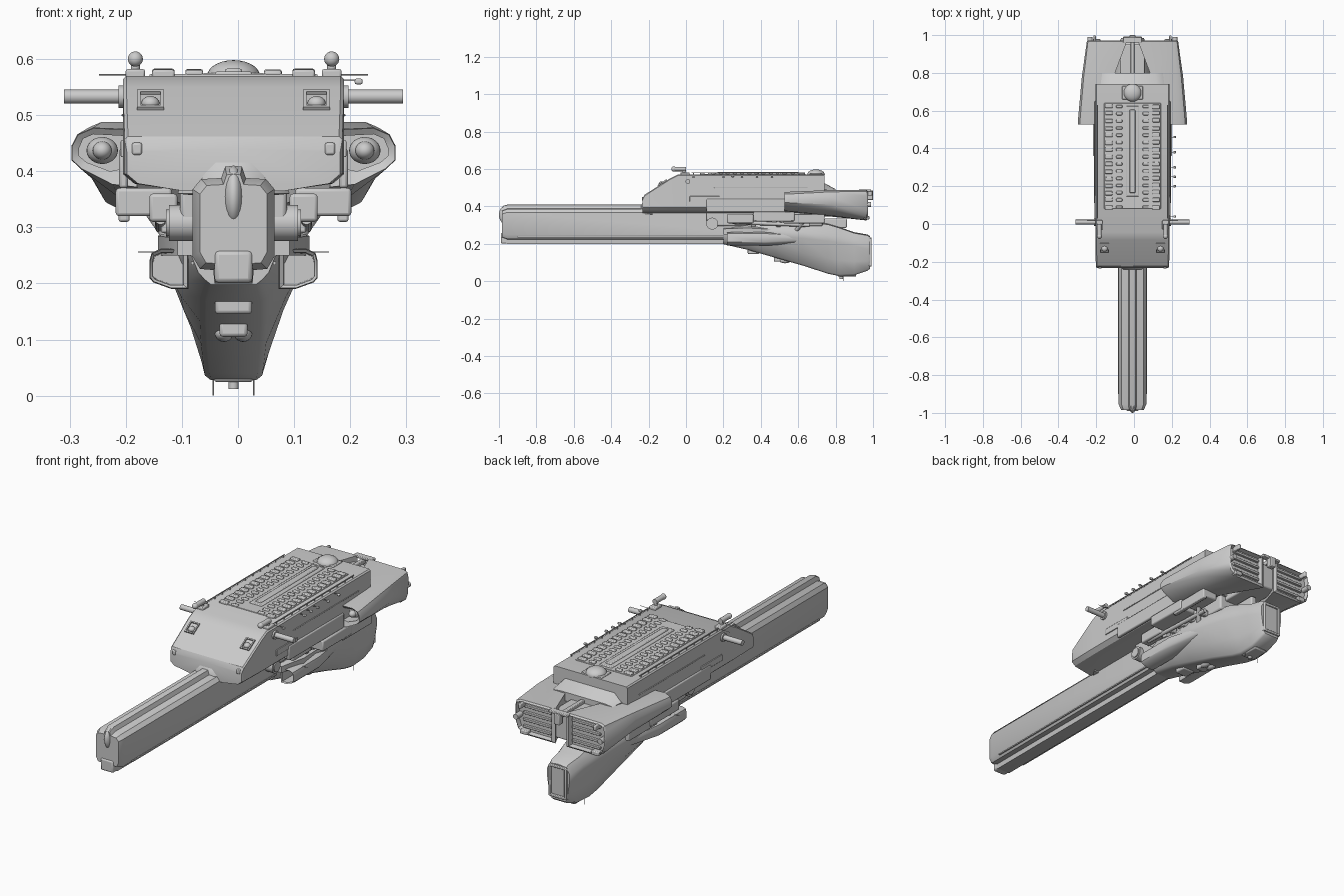
import bpy, bmesh, math, random
from mathutils import Vector, Matrix

random.seed(4)
CX = -0.008  # the hull's symmetry plane


def finish(name, bm, angle=30, bevel=0):
    bmesh.ops.recalc_face_normals(bm, faces=bm.faces)
    me = bpy.data.meshes.new(name)
    bm.to_mesh(me)
    bm.free()
    me.shade_smooth()
    me.set_sharp_from_angle(angle=math.radians(angle))
    ob = bpy.data.objects.new(name, me)
    bpy.context.collection.objects.link(ob)
    if bevel:
        m = ob.modifiers.new("bevel", "BEVEL")
        m.width, m.segments, m.limit_method = bevel, 2, "ANGLE"
    return ob


def loft(name, rings, angle=30, bevel=0):
    bm = bmesh.new()
    vs = [[bm.verts.new(p) for p in r] for r in rings]
    n = len(vs[0])
    for a, b in zip(vs, vs[1:]):
        for i in range(n):
            bm.faces.new((a[i], a[(i + 1) % n], b[(i + 1) % n], b[i]))
    bm.faces.new(vs[0])
    bm.faces.new(vs[-1])
    return finish(name, bm, angle, bevel)


def sym(y, half):
    """Closed ring from a half section listed top centre to bottom centre."""
    right = [(CX + x, y, z) for x, z in half]
    left = [(CX - x, y, z) for x, z in reversed(half[1:-1])]
    return right + left


def ring(y, pts, s, scale=1.0):
    """Closed one-sided ring, mirrored by s and scaled about its centre."""
    cx = sum(p[0] for p in pts) / len(pts)
    cz = sum(p[1] for p in pts) / len(pts)
    return [(CX + s * (cx + (x - cx) * scale), y, cz + (z - cz) * scale) for x, z in pts]


def boxes(name, items, bevel=0, tilt=0):
    """items: (x, y, z, sx, sy, sz) with x measured from the symmetry plane."""
    bm = bmesh.new()
    for x, y, z, sx, sy, sz in items:
        m = (Matrix.Translation((CX + x, y, z)) @ Matrix.Rotation(math.radians(tilt), 4, "X")
             @ Matrix.Diagonal((sx, sy, sz, 1)))
        bmesh.ops.create_cube(bm, size=1, matrix=m)
    return finish(name, bm, 30, bevel)


def pair(x, *rest):
    return [(x, *rest), (-x, *rest)]


def ball(name, x, y, z, sx, sy, sz):
    bm = bmesh.new()
    bmesh.ops.create_uvsphere(bm, u_segments=24, v_segments=14, radius=1,
                              matrix=Matrix.Translation((CX + x, y, z)) @ Matrix.Diagonal((sx, sy, sz, 1)))
    return finish(name, bm, 60)


def rod(name, a, b, r, seg=16):
    a, b = Vector(a), Vector(b)
    d = b - a
    bm = bmesh.new()
    m = Matrix.Translation((a + b) / 2 + Vector((CX, 0, 0))) @ d.to_track_quat("Z", "Y").to_matrix().to_4x4()
    bmesh.ops.create_cone(bm, cap_ends=True, segments=seg, radius1=r, radius2=r, depth=d.length, matrix=m)
    return finish(name, bm, 40)


# Long forward beam with ridge, shoulders and keel
beam = [(0, .41), (.015, .408), (.022, .388), (.058, .386), (.073, .368), (.073, .248),
        (.06, .226), (.036, .224), (.034, .2), (0, .2)]
nose = [(x * .82, .305 + (z - .305) * .86) for x, z in beam]
loft("forward_beam", [sym(-.985, nose), sym(-.955, beam), sym(.45, beam)])
ball("nose_blister", 0, -.955, .355, .02, .045, .054)
boxes("nose_chin", [(0, -.95, .23, .068, .08, .058)], .008)
boxes("nose_vents", [(sx * (.042 + .014 * i), -.968, .315 + .016 * j, .007, .02, .01)
                     for sx in (-1, 1) for i in (0, 1) for j in (0, 1)])
boxes("beam_side_rails", pair(.073, -.35, .236, .006, 1.1, .006))

# Upper main hull with sloping bow
def hull(y, top, w=.197):
    return sym(y, [(0, top), (w - .006, top), (w, top - .006), (w, .395), (w - .02, .378), (.09, .365), (0, .365)])
loft("main_hull", [hull(-.232, .44, .19), hull(-.222, .462, .194), hull(-.085, .55), hull(-.045, .57), hull(.74, .57)])
loft("beam_fairing", [sym(-.24, [(0, .41), (.03, .41), (.05, .39), (.06, .36), (0, .35)]),
                      sym(-.18, [(0, .455), (.04, .455), (.085, .4), (.1, .36), (0, .35)])], 60)
boxes("side_skirts", pair(.196, .32, .405, .016, .42, .07), .005)
boxes("side_panels", pair(.197, .4, .5, .006, .5, .004) + pair(.197, .1, .44, .008, .16, .03), .002)

# Bow hatches and lamps
for sx in (-1, 1):
    for dx, dy, w, l in ((0, .026, .048, .006), (0, -.026, .048, .006), (.021, 0, .006, .052), (-.021, 0, .006, .052)):
        boxes("bow_hatch_frame", [(sx * .148 + dx, -.125 + dy * .85, .525 + dy * .54, w, l, .012)], 0, 32)
    ball("bow_hatch_lamp", sx * .148, -.13, .521, .016, .016, .013)
    boxes("bow_lower_lamp", [(sx * .172, -.225, .44, .018, .02, .022)], .004)

# Deck plate, central spine and rows of vents
boxes("deck_plate", [(0, .36, .57, .3, .56, .006)], .002)
boxes("deck_spine", [(0, .385, .572, .066, .48, .012), (0, .385, .575, .03, .44, .016)], .004)
vents = []
for i in range(15):
    y = .09 + i * .038
    for sx in (-1, 1):
        vents.append((sx * .07, y, .573, .032, .017, .012 + random.random() * .006))
        vents.append((sx * .125, y + random.uniform(-.004, .004), .573, .04, .022, .014 + random.random() * .006))
boxes("deck_vents", vents, .004)
boxes("deck_edge_rails", pair(.185, .33, .58, .004, .6, .004) + [p for i in range(11) for p in pair(.185, .04 + .058 * i, .574, .004, .004, .012)])
ball("sensor_dome", 0, .695, .57, .047, .047, .028)
boxes("dome_base", [(0, .695, .57, .11, .07, .01)], .003)

# Turrets and side arms near the bow
for sx in (-1, 1):
    x = sx * .175
    rod("turret_post", (x, -.01, .565), (x, -.01, .6), .008)
    rod("turret_body", (x, -.065, .6), (x, 0, .6), .012)
    ball("turret_front", x, -.065, .6, .0135, .014, .0135)
    boxes("turret_base", [(x, -.005, .574, .035, .05, .016)], .004)
    rod("side_arm", (sx * .18, .01, .533), (sx * .302, .01, .533), .0125)
    rod("arm_collar", (sx * .19, .01, .533), (sx * .205, .01, .533), .02)
    rod("side_antenna", (sx * .19, .02, .572), (sx * .24, .02, .572), .0012, 6)
boxes("side_sensors", [(.223, y, .56, .014, .012, .01) for y in (.04, .2, .25, .3, .38, .46)], .003)
boxes("sensor_rail", [(.21, y, .562, .03, .003, .003) for y in (.04, .2, .25, .3, .38, .46)])

# Rear engine nacelles with hollow intakes
nac = [(.17, .475), (.25, .478), (.278, .466), (.289, .445), (.289, .42), (.272, .404), (.215, .375), (.17, .37)]
mid = [(.1, .486), (.235, .488), (.258, .478), (.268, .45), (.266, .41), (.25, .385), (.2, .35), (.1, .345)]
aft = [(.03, .49), (.215, .488), (.236, .48), (.242, .455), (.24, .38), (.228, .345), (.19, .325), (.03, .325)]
hole = [(.195, .463), (.25, .466), (.268, .458), (.275, .442), (.275, .427), (.262, .416), (.22, .4), (.195, .405)]
for s in (-1, 1):
    loft("engine_nacelle", [ring(.62, hole, s), ring(.535, hole, s), ring(.527, nac, s, .97), ring(.545, nac, s),
                            ring(.78, mid, s), ring(.965, aft, s), ring(.972, aft, s, .9), ring(.95, aft, s, .85)], 35)
    ball("intake_cone", s * .234, .575, .437, .028, .03, .024)
    ball("intake_tip", s * .234, .552, .437, .017, .02, .016)
    boxes("rear_grille", [(s * .13, .955, .36 + .033 * i, .15, .014, .012) for i in range(4)], .002)
    boxes("rear_lug", [(s * .2, .975, .47, .014, .045, .025), (s * .19, .965, .34, .04, .03, .02)], .004)
    rod("rear_lamp", (s * .225, .94, .41), (s * .225, .99, .41), .013)
boxes("rear_core", [(0, .82, .405, .13, .26, .12)], .006)
boxes("rear_spine", [(0, .86, .47, .02, .24, .02), (0, .975, .485, .1, .03, .012), (0, .985, .46, .03, .03, .05)], .003)
loft("deck_tail_step", [sym(.73, [(0, .53), (.13, .53), (.17, .49), (.17, .45), (0, .45)]),
                        sym(.8, [(0, .492), (.12, .492), (.16, .487), (.16, .45), (0, .45)])])

# Neck machinery between upper and lower hulls
boxes("neck_core", [(0, .42, .335, .19, .62, .08)], .008)
boxes("neck_side_blocks", pair(.16, .47, .345, .1, .22, .05) + pair(.125, .29, .335, .05, .14, .05)
      + pair(.165, .67, .34, .08, .14, .04), .006)
boxes("neck_lower_plates", pair(.195, .63, .335, .02, .22, .05), .004)
boxes("neck_fittings", [(s * .112, .36 + .045 * i, .305 + .008 * (i % 3), .035, .022, .03)
                        for s in (-1, 1) for i in range(7)], .004)
for s in (-1, 1):
    rod("side_porthole", (s * .06, .14, .308), (s * .115, .14, .308), .032, 24)
    rod("porthole_cap", (s * .1, .14, .308), (s * .12, .14, .308), .024, 24)
    rod("neck_pipe", (s * .13, .25, .315), (s * .13, .66, .3), .01)
    rod("neck_strut", (s * .1, .58, .26), (s * .17, .66, .36), .011)

# Lower hull sweeping down to the stern
def keel(y, top, w, mz, bot, bw):
    return sym(y, [(0, top), (w * .7, top - .005), (w, mz + .025), (w, mz - .01), ((w + bw) / 2, (mz + bot) / 2 - .01),
                   (bw, bot + .008), (bw * .8, bot), (0, bot)])
loft("lower_hull", [keel(.2, .33, .075, .26, .198, .05), keel(.33, .335, .105, .26, .168, .06),
                    keel(.48, .335, .128, .25, .125, .06), keel(.62, .325, .12, .24, .085, .058),
                    keel(.76, .308, .1, .225, .04, .053), keel(.82, .29, .088, .215, .028, .051),
                    keel(.9, .262, .075, .2, .032, .049), keel(.97, .25, .066, .18, .056, .047),
                    keel(.985, .24, .06, .18, .068, .043)], 40)
boxes("stern_frame", pair(.042, .985, .155, .012, .016, .15) + [(0, .985, z, .09, .016, .012) for z in (.085, .228)], .003)
boxes("stern_fin", [(0, .8, .31, .03, .12, .05)], .006)

# Lower side pods with open intakes
pod = [(.08, .262), (.13, .262), (.146, .255), (.15, .24), (.15, .21), (.143, .202), (.11, .19), (.08, .19)]
tail = [(.07, .25), (.1, .25), (.11, .245), (.115, .235), (.115, .22), (.11, .21), (.09, .2), (.07, .2)]
for s in (-1, 1):
    loft("lower_pod", [ring(.3, pod, s, .75), ring(.225, pod, s, .8), ring(.22, pod, s, .95), ring(.24, pod, s),
                       ring(.42, pod, s), ring(.6, tail, s)], 35)
    loft("pod_shoulder", [ring(.2, [(.06, .285), (.1, .28), (.1, .25), (.06, .25)], s),
                          ring(.32, [(.06, .31), (.135, .285), (.135, .25), (.06, .25)], s),
                          ring(.6, [(.06, .3), (.11, .27), (.1, .24), (.06, .24)], s)], 50)
    rod("pod_antenna", (s * .14, .3, .256), (s * .17, .3, .256), .0012, 6)
    ball("belly_gun", s * .017, .53, .11, .016, .03, .014)
    rod("belly_antenna", (s * .036, .84, 0), (s * .036, .84, .05), .0012, 6)

# Belly details
boxes("belly_box", [(0, .36, .168, .066, .06, .045), (0, .5, .12, .05, .06, .03), (0, .86, .03, .07, .1, .012)], .006)
rod("belly_sensor", (0, .83, .012), (0, .83, .04), .009)
